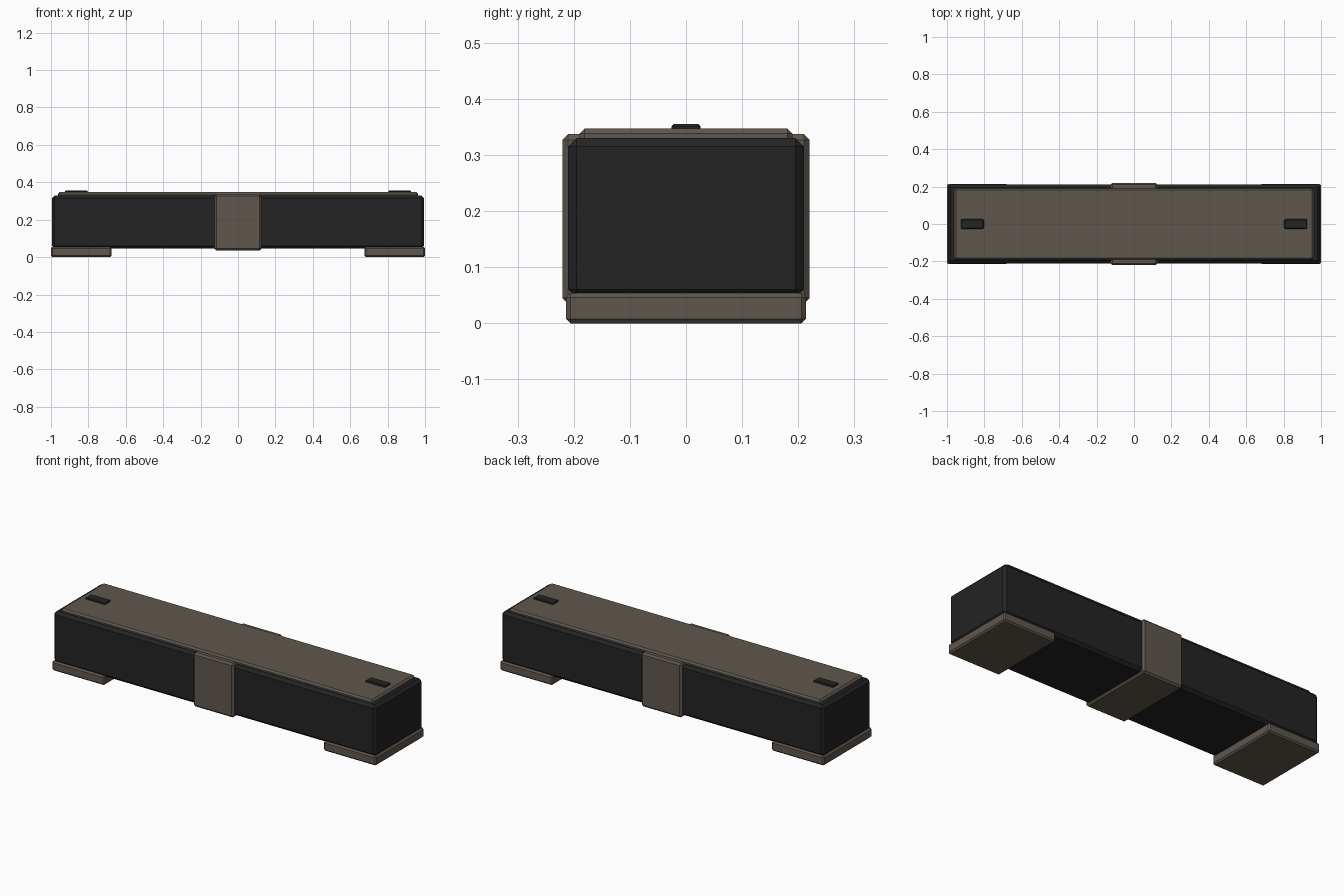
import bpy

default = bpy.data.objects.get("Cube")
if default:
    bpy.data.objects.remove(default, do_unlink=True)


def make_material(name, colour):
    mat = bpy.data.materials.new(name)
    mat.use_nodes = True
    mat.diffuse_color = colour
    mat.node_tree.nodes["Principled BSDF"].inputs["Base Color"].default_value = colour
    return mat


black = make_material("matte black", (0.017, 0.017, 0.017, 1))
taupe = make_material("warm taupe", (0.115, 0.096, 0.077, 1))


def chamfered_box(name, x, y, z, chamfer, mat):
    """Box from (min, max) ranges with single-step chamfered edges."""
    ranges = (x, y, z)
    bpy.ops.mesh.primitive_cube_add(size=1, location=[(a + b) / 2 for a, b in ranges])
    obj = bpy.context.object
    obj.name = name
    obj.scale = [b - a for a, b in ranges]
    bpy.ops.object.transform_apply(location=False, rotation=False, scale=True)
    bevel = obj.modifiers.new("chamfer", "BEVEL")
    bevel.width = chamfer
    bevel.segments = 1
    obj.data.materials.append(mat)
    return obj


# Long main body, top panel and wrap-around centre band
chamfered_box("body", (-0.995, 0.995), (-0.21, 0.21), (0.045, 0.33), 0.015, black)
chamfered_box("top_panel", (-0.962, 0.962), (-0.19, 0.19), (0.315, 0.347), 0.009, taupe)
chamfered_box("centre_band", (-0.125, 0.125), (-0.22, 0.22), (0.035, 0.337), 0.01, taupe)

# Mirrored feet and top buttons
for side, label in ((1, "left"), (-1, "right")):
    foot_x = sorted((side * 0.676, side))
    button_x = sorted((side * 0.803, side * 0.925))
    chamfered_box(label + "_foot", foot_x, (-0.214, 0.214), (0, 0.054), 0.008, taupe)
    chamfered_box(label + "_button", button_x, (-0.026, 0.026), (0.335, 0.355), 0.004, black)
